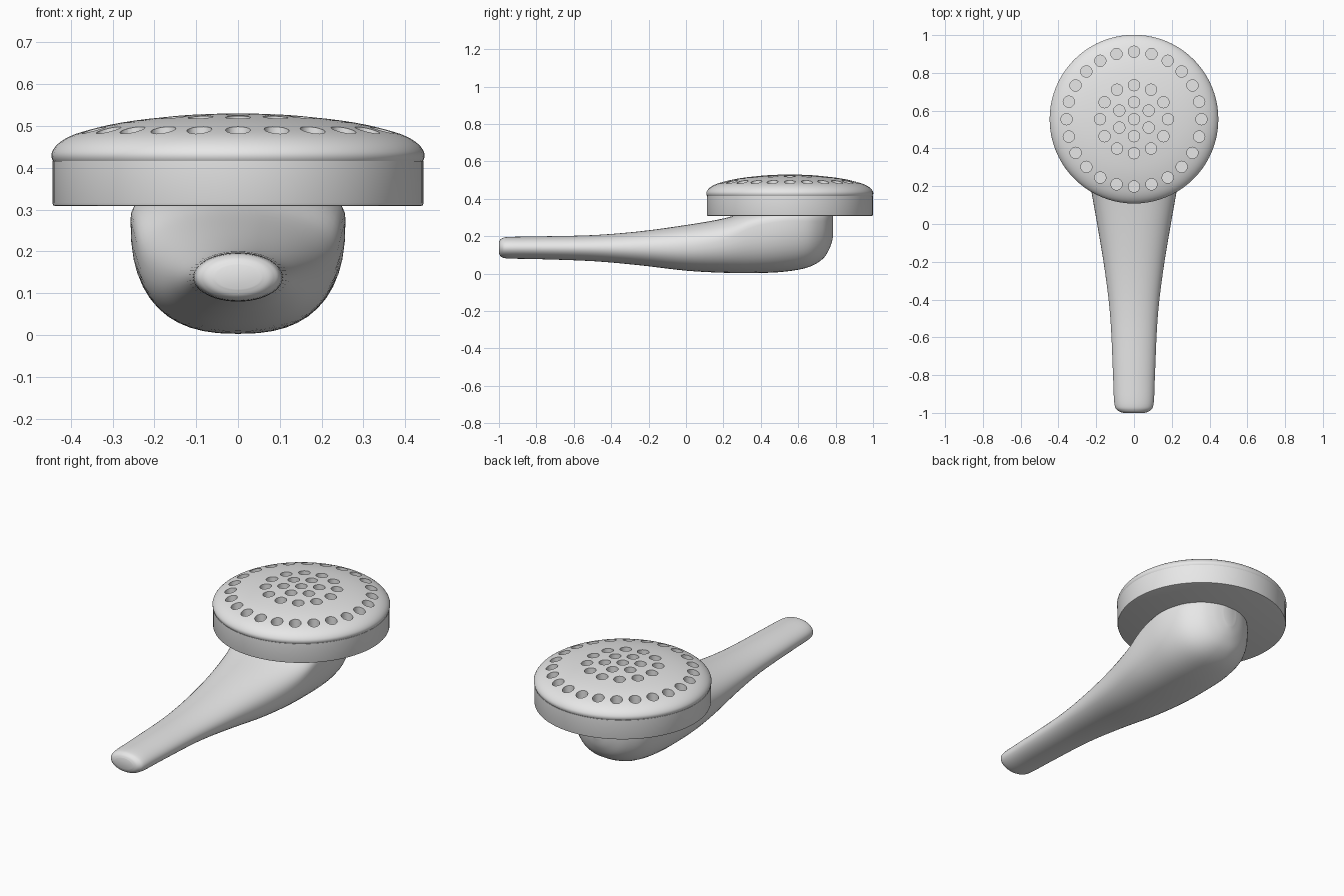
import bpy
import bmesh
from math import sin, cos, pi, copysign
from mathutils import Vector

cube = bpy.data.objects.get("Cube")
if cube:
    bpy.data.objects.remove(cube, do_unlink=True)

grey = bpy.data.materials.new("light_grey")
grey.use_nodes = True
grey.diffuse_color = (0.8, 0.8, 0.8, 1)
grey.node_tree.nodes["Principled BSDF"].inputs["Base Color"].default_value = (0.8, 0.8, 0.8, 1)

HEAD = Vector((0, 0.555, 0))


def finish(name, bm):
    bmesh.ops.recalc_face_normals(bm, faces=bm.faces)
    mesh = bpy.data.meshes.new(name)
    bm.to_mesh(mesh)
    bm.free()
    mesh.materials.append(grey)
    obj = bpy.data.objects.new(name, mesh)
    bpy.context.collection.objects.link(obj)
    return obj


def skin(bm, rings):
    """Bridge closed rings of points and cap both ends."""
    loops = [[bm.verts.new(p) for p in ring] for ring in rings]
    n = len(loops[0])
    for a, b in zip(loops, loops[1:]):
        for i in range(n):
            j = (i + 1) % n
            bm.faces.new((a[i], a[j], b[j], b[i]))
    bm.faces.new(loops[0])
    bm.faces.new(loops[-1])


def circle(radius, z, centre=HEAD, count=80):
    return [centre + Vector((radius * cos(2 * pi * i / count),
                             radius * sin(2 * pi * i / count), z)) for i in range(count)]


def smooth_rows(rows, steps):
    """Catmull-Rom interpolation between rows of numbers."""
    padded = [rows[0]] + rows + [rows[-1]]
    out = []
    for p, a, b, q in zip(padded, padded[1:], padded[2:], padded[3:]):
        for s in range(steps):
            t = s / steps
            out.append([0.5 * (2 * k1 + (k2 - k0) * t + (2 * k0 - 5 * k1 + 4 * k2 - k3) * t * t
                               + (3 * k1 - k0 - 3 * k2 + k3) * t ** 3)
                        for k0, k1, k2, k3 in zip(p, a, b, q)])
    return out + [rows[-1]]


def shade(obj, angle):
    bpy.ops.object.select_all(action='DESELECT')
    obj.select_set(True)
    bpy.context.view_layer.objects.active = obj
    bpy.ops.object.shade_smooth_by_angle(angle=angle)


# Handle: y, half width, bottom, widest height, top, squareness
stations = [
    (-1.0, 0.055, 0.11, 0.138, 0.168, 2),
    (-0.988, 0.085, 0.09, 0.138, 0.186, 2),
    (-0.95, 0.104, 0.081, 0.138, 0.196, 2),
    (-0.8, 0.111, 0.078, 0.138, 0.199, 2),
    (-0.5, 0.125, 0.067, 0.137, 0.206, 2),
    (-0.25, 0.154, 0.045, 0.137, 0.226, 2.1),
    (0.0, 0.195, 0.016, 0.145, 0.26, 2.2),
    (0.2, 0.23, 0.005, 0.18, 0.295, 2.3),
    (0.36, 0.25, 0.003, 0.25, 0.34, 2.5),
    (0.52, 0.256, 0.01, 0.28, 0.36, 2.5),
    (0.65, 0.227, 0.033, 0.28, 0.36, 2.5),
    (0.73, 0.167, 0.078, 0.28, 0.36, 2.4),
    (0.77, 0.1, 0.14, 0.28, 0.36, 2.2),
    (0.787, 0.04, 0.2, 0.28, 0.36, 2),
]


def section(y, width, low, mid, high, power, count=48):
    ring = []
    for i in range(count):
        c, s = cos(2 * pi * i / count), sin(2 * pi * i / count)
        height = high - mid if s > 0 else mid - low
        ring.append(Vector((width * copysign(abs(c) ** (2 / power), c), y,
                            mid + height * copysign(abs(s) ** (2 / power), s))))
    return ring


bm = bmesh.new()
skin(bm, [section(*row) for row in smooth_rows(stations, 5)])
shade(finish("handle", bm), 1.0)

# Head rim: straight band with a softened lower edge
bm = bmesh.new()
skin(bm, [circle(r, z) for r, z in
          ((0.436, 0.308), (0.442, 0.31), (0.444, 0.316), (0.444, 0.416))])
shade(finish("head_rim", bm), 0.6)

# Spray face: shallow dome
dome = [(0.44, 0.412), (0.446, 0.424), (0.445, 0.438), (0.432, 0.456), (0.405, 0.474),
        (0.36, 0.49), (0.28, 0.508), (0.18, 0.521), (0.09, 0.528), (0.01, 0.53)]
bm = bmesh.new()
skin(bm, [circle(r, z) for r, z in smooth_rows(dome, 3)])
spray_face = finish("spray_face", bm)

# Nozzle holes: centre, two inner rings and one outer ring
bm = bmesh.new()
for count, radius, floor in ((1, 0, 0.48), (6, 0.09, 0.478), (12, 0.18, 0.471), (24, 0.357, 0.44)):
    for i in range(count):
        a = pi / 2 + 2 * pi * i / count
        spot = HEAD + Vector((radius * cos(a), radius * sin(a), 0))
        skin(bm, [circle(0.03, z, spot, 20) for z in (floor, 0.6)])
cutter = finish("hole_cutter", bm)
cutter.hide_render = True

cut = spray_face.modifiers.new("nozzle_holes", 'BOOLEAN')
cut.operation = 'DIFFERENCE'
cut.solver = 'EXACT'
cut.object = cutter
bpy.context.view_layer.objects.active = spray_face
bpy.ops.object.modifier_apply(modifier=cut.name)
bpy.data.objects.remove(cutter, do_unlink=True)
shade(spray_face, 0.6)
